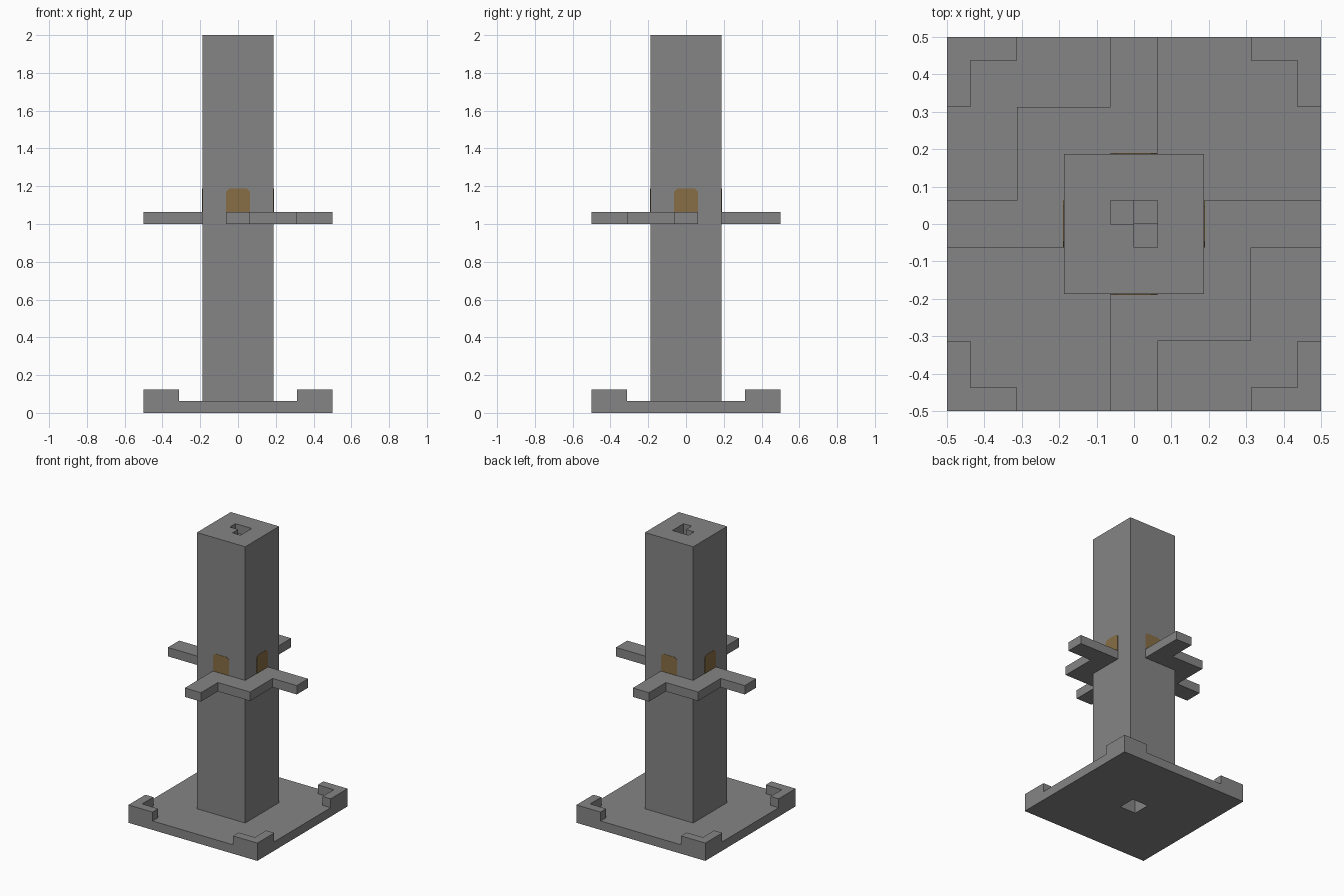
import bpy
import bmesh
import math
from mathutils import Matrix

U = 1 / 16  # one building block

cube = bpy.data.objects.get("Cube")
if cube:
    bpy.data.objects.remove(cube)


def material(name, rgb):
    mat = bpy.data.materials.new(name)
    mat.use_nodes = True
    colour = (*rgb, 1)
    mat.diffuse_color = colour
    mat.node_tree.nodes["Principled BSDF"].inputs["Base Color"].default_value = colour
    return mat


STONE = material("grey stone", (0.235, 0.235, 0.235))
WOOD = material("brown wood", (0.245, 0.155, 0.06))


def finish(name, bm, mat, matrix=None):
    bmesh.ops.recalc_face_normals(bm, faces=bm.faces)
    mesh = bpy.data.meshes.new(name)
    if matrix:
        bm.transform(matrix)
    bm.to_mesh(mesh)
    bm.free()
    mesh.materials.append(mat)
    obj = bpy.data.objects.new(name, mesh)
    bpy.context.collection.objects.link(obj)
    return obj


def prism(name, outline, low, high, mat, matrix=None):
    """Extrude a flat outline, given in blocks, from low to high."""
    bm = bmesh.new()
    face = bm.faces.new([bm.verts.new((x * U, y * U, low * U)) for x, y in outline])
    top = bmesh.ops.extrude_face_region(bm, geom=[face])["geom"]
    verts = [v for v in top if isinstance(v, bmesh.types.BMVert)]
    bmesh.ops.translate(bm, verts=verts, vec=(0, 0, (high - low) * U))
    return finish(name, bm, mat, matrix)


def turn(quarters):
    return Matrix.Rotation(quarters * math.pi / 2, 4, "Z")


# Hollow square tower standing on its slab: a closed profile swept round four corners
profile = [(1, 0), (8, 0), (8, 1), (3, 1), (3, 32), (1, 32)]
bm = bmesh.new()
corners = [(1, 1), (-1, 1), (-1, -1), (1, -1)]
rings = [[bm.verts.new((sx * r * U, sy * r * U, z * U)) for sx, sy in corners]
         for r, z in profile]
for a, b in zip(rings, rings[1:] + rings[:1]):
    for i in range(4):
        j = (i + 1) % 4
        bm.faces.new((a[i], a[j], b[j], b[i]))
finish("tower_and_base", bm, STONE)

# Low L-shaped walls on the corners of the slab
corner = [(8, 8), (5, 8), (5, 7), (7, 7), (7, 5), (8, 5)]
for q in range(4):
    prism(f"corner_wall_{q + 1}", corner, 1, 2, STONE, turn(q))

# Two balconies wrapped round opposite tower corners, each with two arms
balcony = [(3, -1), (8, -1), (8, 1), (3, 1), (3, 3), (-1, 3), (-1, 8),
           (1, 8), (1, 5), (5, 5), (5, 1)]
balcony = [(3, -1), (8, -1), (8, 1), (5, 1), (5, 5), (1, 5), (1, 8),
           (-1, 8), (-1, 3), (3, 3)]
for name, q in (("back_balcony", 1), ("front_balcony", 3)):
    prism(name, balcony, 16, 17, STONE, turn(q))

# Doors with clipped top corners, one on each side of the tower
door = [(-1, 17), (1, 17), (1, 18.75), (0.75, 19), (-0.75, 19), (-1, 18.75)]
upright = Matrix.Rotation(math.pi / 2, 4, "X")
for q, side in enumerate(("front", "left", "back", "right")):
    prism(f"{side}_door", door, 2.97, 3.03, WOOD, turn(q) @ upright)

# Spiral stair inside the shaft, climbing a quarter turn per step
step = [(0, 0), (1, 0), (1, 1), (0, 1)]
for level in range(2, 33):
    prism(f"stair_step_{level}", step, level - 1, level, STONE, turn(2 + level % 4))
